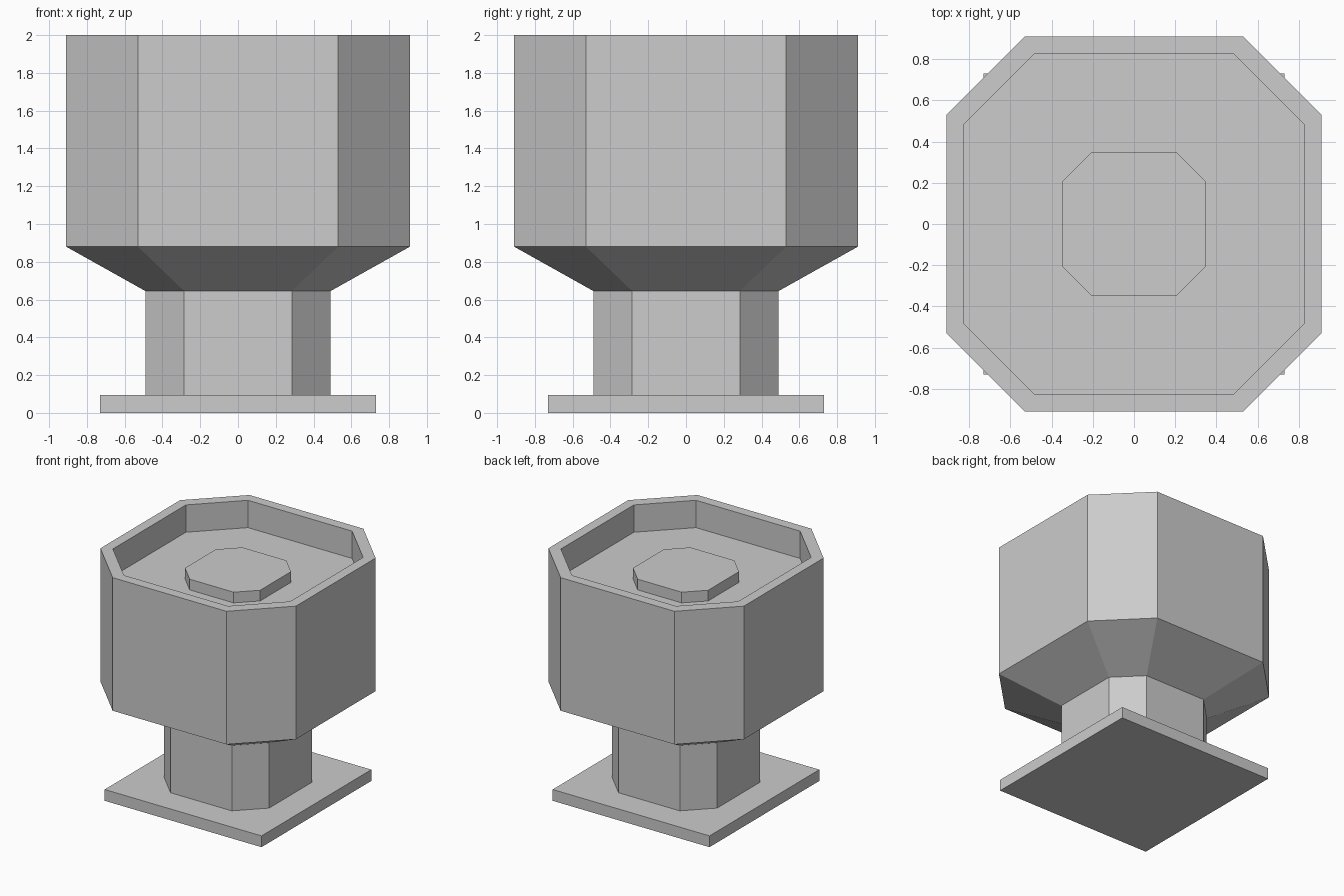
import bpy
import bmesh

cube = bpy.data.objects.get("Cube")
if cube:
    bpy.data.objects.remove(cube, do_unlink=True)

GREY = (0.604, 0.604, 0.604, 1.0)
grey = bpy.data.materials.new("light grey")
grey.use_nodes = True
grey.diffuse_color = GREY
grey.node_tree.nodes["Principled BSDF"].inputs["Base Color"].default_value = GREY


def octagon(half, side):
    """Corners of a square of half-width `half` with its corners cut, counter-clockwise."""
    return [(half, -side), (half, side), (side, half), (-side, half),
            (-half, side), (-half, -side), (-side, -half), (side, -half)]


def square(half):
    return [(half, -half), (half, half), (-half, half), (-half, -half)]


def stack(name, sections):
    """Skin a run of (outline, height) sections and cap both ends."""
    bm = bmesh.new()
    rings = [[bm.verts.new((x, y, z)) for x, y in outline] for outline, z in sections]
    for low, high in zip(rings, rings[1:]):
        n = len(low)
        for i in range(n):
            j = (i + 1) % n
            bm.faces.new((low[i], low[j], high[j], high[i]))
    bm.faces.new(rings[0][::-1])
    bm.faces.new(rings[-1])
    mesh = bpy.data.meshes.new(name)
    bm.to_mesh(mesh)
    bm.free()
    mesh.materials.append(grey)
    obj = bpy.data.objects.new(name, mesh)
    bpy.context.collection.objects.link(obj)
    return obj


BASE_TOP, STEM_TOP, BOWL_BOTTOM, RIM, FLOOR = 0.095, 0.645, 0.88, 2.0, 1.77

stem = octagon(0.49, 0.285)
bowl = octagon(0.91, 0.53)
recess = octagon(0.825, 0.485)

# Square foot plate
stack("base_plate", [(square(0.73), 0), (square(0.73), BASE_TOP)])

# Stem, flare, bowl wall, rim and sunken floor
stack("stem_and_bowl", [(stem, BASE_TOP), (stem, STEM_TOP), (bowl, BOWL_BOTTOM),
                        (bowl, RIM), (recess, RIM), (recess, FLOOR)])

# Raised centre on the bowl floor
boss = octagon(0.35, 0.205)
stack("centre_boss", [(boss, FLOOR), (boss, FLOOR + 0.09)])
